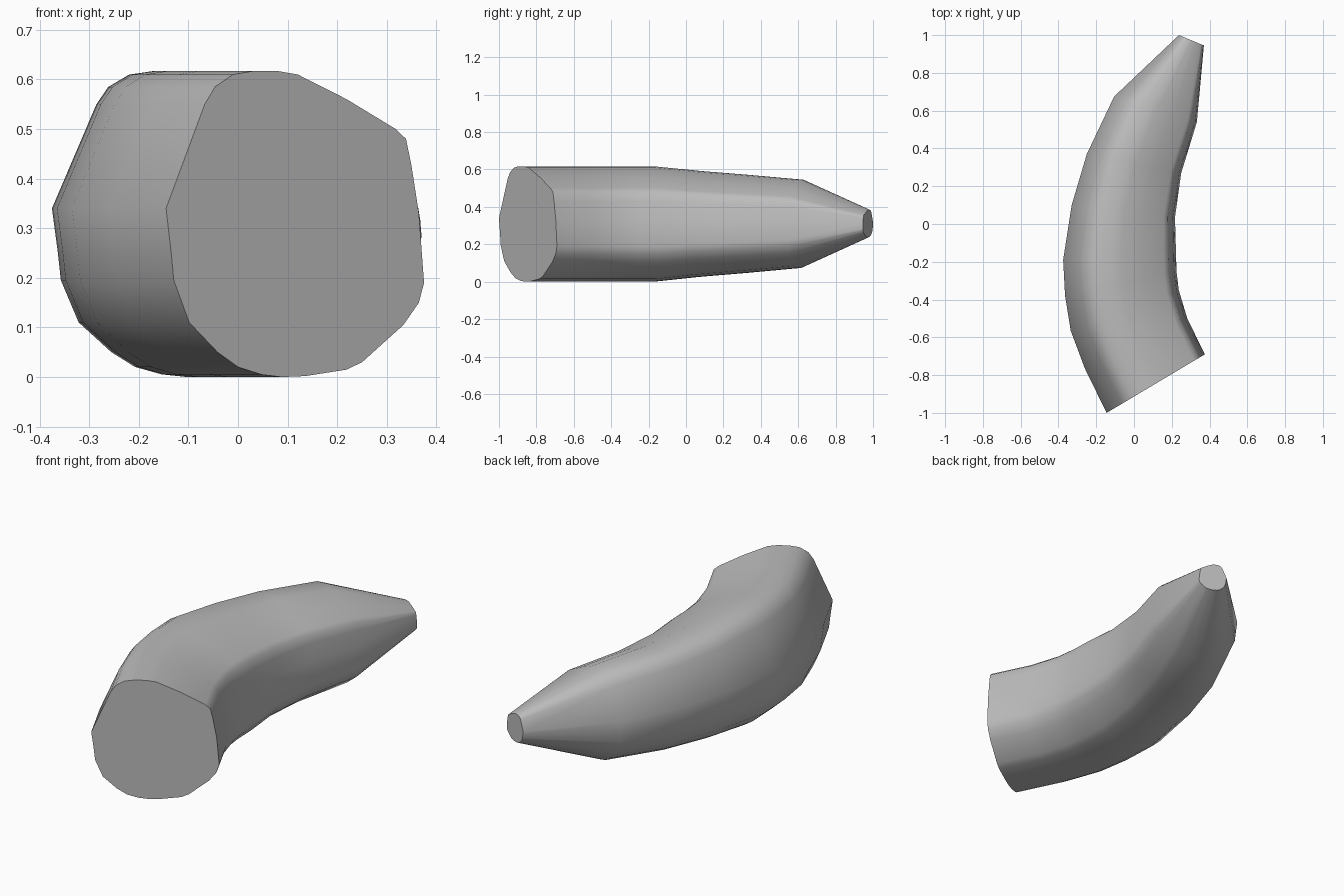
import bpy
import bmesh
import math
from mathutils import Vector

# Remove only the default cube
default_cube = bpy.data.objects.get("Cube")
if default_cube:
    bpy.data.objects.remove(default_cube, do_unlink=True)


def make_material(name, colour):
    material = bpy.data.materials.new(name)
    material.use_nodes = True
    material.diffuse_color = colour
    shader = next(n for n in material.node_tree.nodes if n.type == "BSDF_PRINCIPLED")
    shader.inputs["Base Color"].default_value = colour
    return material


# Cross-section: across (0 outer side, 1 inner side) and height
SECTION = [
    (0, .34), (.02, .25), (.03, .195), (.09, .11), (.2, .05), (.28, .02),
    (.37, .005), (.45, 0), (.54, .002), (.7, .015), (.76, .03), (.92, .105),
    (.98, .15), (1, .19), (.98, .33), (.95, .43), (.93, .48), (.89, .5),
    (.7, .56), (.51, .61), (.43, .617), (.34, .617), (.26, .61), (.19, .585),
    (.15, .55),
]

# Stations along the curved body: outer edge point, inner edge point
STATIONS = [
    ((-.145, -1), (.375, -.69)),
    ((-.26, -.765), (.282, -.5)),
    ((-.335, -.565), (.237, -.35)),
    ((-.365, -.38), (.225, -.25)),
    ((-.375, -.19), (.222, -.14)),
    ((-.33, .1), (.217, .035)),
    ((-.25, .37), (.25, .27)),
    ((-.105, .675), (.333, .54)),
    ((.238, 1), (.37, .945)),
]
FULL_WIDTH = .6
MID_HEIGHT = .312


def build_ring(bm, outer, inner):
    """Place the section between two edge points, keeping its proportions."""
    outer, inner = Vector(outer), Vector(inner)
    scale = min((inner - outer).length / FULL_WIDTH, 1)
    ring = []
    for across, height in SECTION:
        spot = outer.lerp(inner, across)
        z = MID_HEIGHT + (height - MID_HEIGHT) * scale
        ring.append(bm.verts.new((spot.x, spot.y, max(z, 0))))
    return ring


# Curved tapering body with a flat cut at the wide end and a blunt tip
bm = bmesh.new()
rings = [build_ring(bm, outer, inner) for outer, inner in STATIONS]
count = len(SECTION)
for near, far in zip(rings, rings[1:]):
    for i in range(count):
        j = (i + 1) % count
        bm.faces.new((near[i], near[j], far[j], far[i]))
bm.faces.new(rings[0])
bm.faces.new(rings[-1])
bmesh.ops.recalc_face_normals(bm, faces=bm.faces)

mesh = bpy.data.meshes.new("curved_body")
bm.to_mesh(mesh)
bm.free()
body = bpy.data.objects.new("curved_body", mesh)
bpy.context.collection.objects.link(body)
mesh.materials.append(make_material("plain grey", (.5, .5, .5, 1)))

# Smooth sides, crisp end caps
bpy.ops.object.select_all(action="DESELECT")
body.select_set(True)
bpy.context.view_layer.objects.active = body
bpy.ops.object.shade_smooth_by_angle(angle=math.radians(40))
